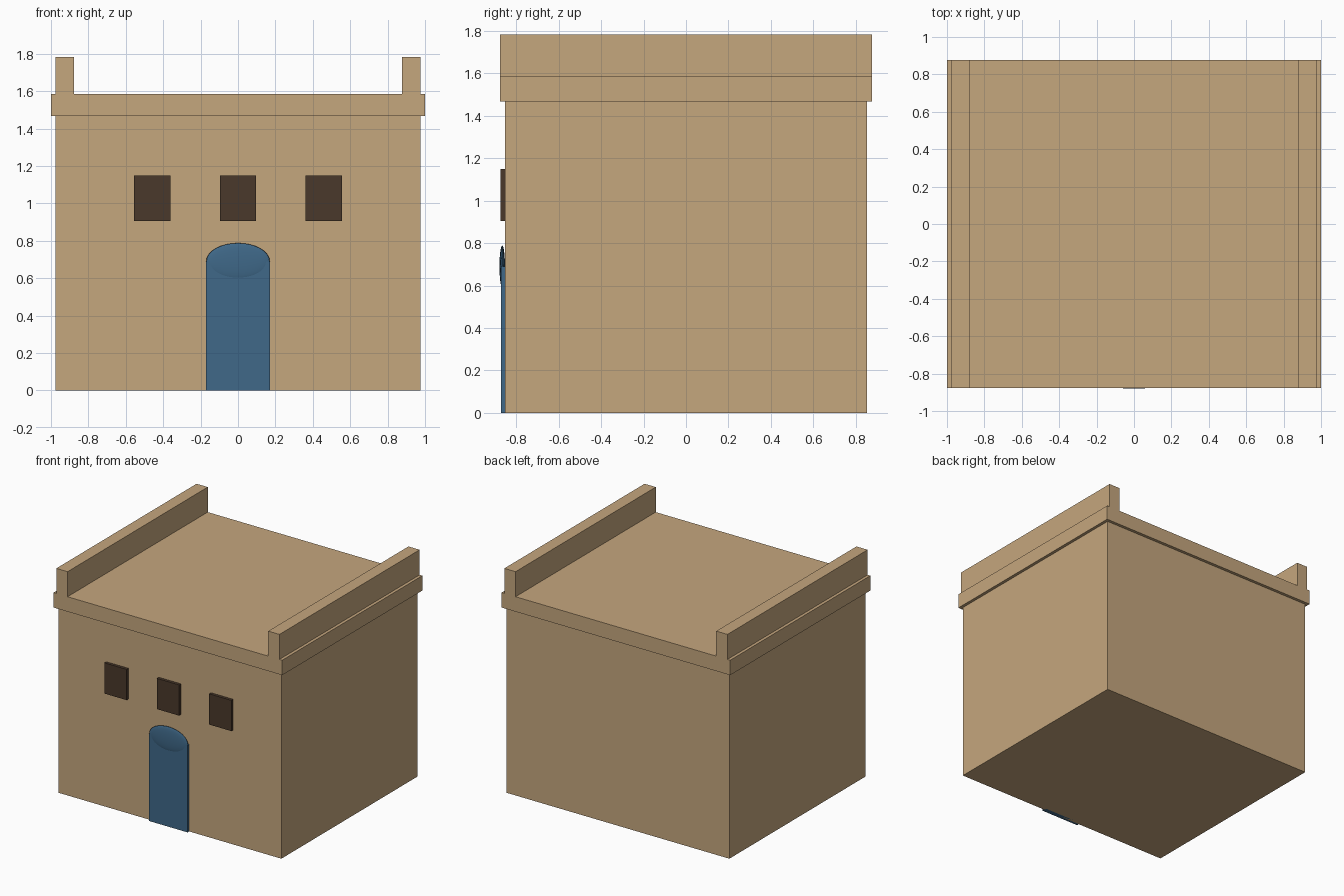
import bpy

if "Cube" in bpy.data.objects:
    bpy.data.objects.remove(bpy.data.objects["Cube"], do_unlink=True)


def material(name, rgb):
    mat = bpy.data.materials.new(name)
    mat.use_nodes = True
    colour = (*rgb, 1)
    mat.diffuse_color = colour
    mat.node_tree.nodes["Principled BSDF"].inputs["Base Color"].default_value = colour
    return mat


sand = material("sand_plaster", (0.56, 0.385, 0.208))
blue = material("blue_door_paint", (0.05, 0.14, 0.25))
brown = material("dark_brown_wood", (0.068, 0.04, 0.024))


def finish(name, mat):
    obj = bpy.context.object
    obj.name = name
    obj.data.name = name
    bpy.ops.object.transform_apply(location=False, rotation=False, scale=True)
    obj.data.materials.append(mat)
    return obj


def box(name, mat, x, y, z):
    """Box given its (low, high) range on each axis."""
    ranges = (x, y, z)
    bpy.ops.mesh.primitive_cube_add(size=1, location=[(a + b) / 2 for a, b in ranges])
    bpy.context.object.scale = [b - a for a, b in ranges]
    return finish(name, mat)


WALL_Y = 0.852
TRIM_Y = 0.876
ROOF = 1.585

# Main block and overhanging roof slab
box("walls", sand, (-0.976, 0.976), (-WALL_Y, WALL_Y), (0, 1.468))
box("roof_slab", sand, (-1, 1), (-TRIM_Y, TRIM_Y), (1.467, ROOF))

# Parapets along the two sides
for side, sign in (("left", 1), ("right", -1)):
    x = sorted((sign * 0.878, sign * 0.976))
    box(f"parapet_{side}", sand, x, (-TRIM_Y, TRIM_Y), (ROOF - 0.01, 1.783))

# Row of three windows
for side, x in (("left", 0.458), ("middle", 0), ("right", -0.458)):
    box(f"window_{side}", brown, (x - 0.097, x + 0.097),
        (-0.875, -WALL_Y + 0.02), (0.905, 1.148))

# Door panel with a flattened round top
box("door", blue, (-0.17, 0.17), (-0.872, -WALL_Y + 0.02), (0, 0.69))
bpy.ops.mesh.primitive_uv_sphere_add(segments=32, ring_count=16, radius=1,
                                     location=(0, -0.866, 0.69))
bpy.context.object.scale = (0.17, 0.013, 0.098)
finish("door_arch", blue)
bpy.ops.object.shade_smooth()
